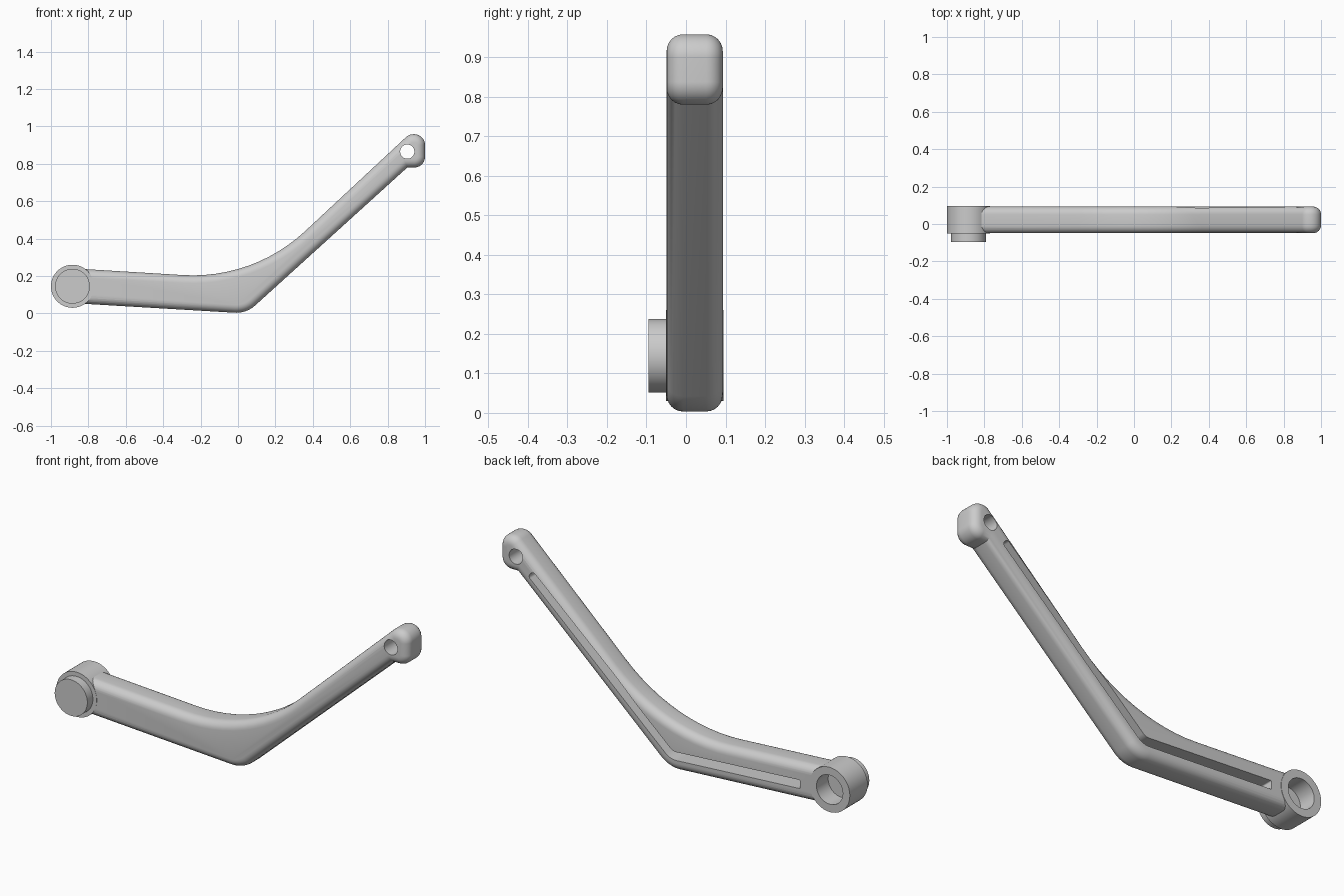
import bpy, bmesh, math
from mathutils import Vector

cube = bpy.data.objects.get("Cube")
if cube:
    bpy.data.objects.remove(cube, do_unlink=True)

GREY = (0.6, 0.6, 0.6, 1)
grey = bpy.data.materials.new("plain grey")
grey.use_nodes = True
grey.diffuse_color = GREY
grey.node_tree.nodes["Principled BSDF"].inputs["Base Color"].default_value = GREY


def fillet(points):
    """Round each (x, z, radius) corner of a closed outline."""
    out = []
    n = len(points)
    for i, (x, z, r) in enumerate(points):
        p = Vector((x, z))
        if r == 0:
            out.append(p)
            continue
        a = (Vector(points[i - 1][:2]) - p).normalized()
        b = (Vector(points[(i + 1) % n][:2]) - p).normalized()
        half = a.angle(b) / 2
        centre = p + (a + b).normalized() * r / math.sin(half)
        start = p + a * r / math.tan(half) - centre
        end = p + b * r / math.tan(half) - centre
        turn = math.atan2(start.x * end.y - start.y * end.x, start.dot(end))
        steps = max(4, int(abs(turn) * 16))
        for k in range(steps + 1):
            c, s = math.cos(turn * k / steps), math.sin(turn * k / steps)
            out.append(centre + Vector((start.x * c - start.y * s, start.x * s + start.y * c)))
    return out


def circle(x, z, r, n=64):
    return [Vector((x + r * math.cos(i * math.tau / n), z + r * math.sin(i * math.tau / n)))
            for i in range(n)]


def inset(outline, d):
    """Move a counter-clockwise outline inward by d."""
    out = []
    for i, p in enumerate(outline):
        a = (p - outline[i - 1]).normalized()
        b = (outline[(i + 1) % len(outline)] - p).normalized()
        m = Vector((-a.y - b.y, a.x + b.x))
        out.append(p + m * d / (1 + a.dot(b)))
    return out


def prism(name, outline, y0, y1, rim=0):
    """Extrude an x-z outline along y, optionally with rounded rims."""
    sections = [(0, y0), (0, y1)]
    if rim:
        angles = [math.pi / 2 * k / 6 for k in range(7)]
        curve = [(rim * (1 - math.sin(a)), rim * (1 - math.cos(a))) for a in angles]
        sections = [(d, y0 + h) for d, h in curve] + [(d, y1 - h) for d, h in reversed(curve)]
    bm = bmesh.new()
    rings = [[bm.verts.new((p.x, y, p.y)) for p in inset(outline, d)] for d, y in sections]
    for low, high in zip(rings, rings[1:]):
        for i in range(len(low)):
            bm.faces.new((low[i - 1], high[i - 1], high[i], low[i]))
    bm.faces.new(rings[0])
    bm.faces.new(reversed(rings[-1]))
    bmesh.ops.recalc_face_normals(bm, faces=bm.faces)
    mesh = bpy.data.meshes.new(name)
    bm.to_mesh(mesh)
    bm.free()
    mesh.materials.append(grey)
    obj = bpy.data.objects.new(name, mesh)
    bpy.context.collection.objects.link(obj)
    return obj


def combine(target, other, operation):
    """Apply a boolean and discard the second object."""
    mod = target.modifiers.new(operation, 'BOOLEAN')
    mod.object, mod.operation, mod.solver = other, operation, 'EXACT'
    bpy.context.view_layer.objects.active = target
    bpy.ops.object.modifier_apply(modifier=mod.name)
    bpy.data.objects.remove(other, do_unlink=True)


HUB = (-0.885, 0.145)

# Bent arm with a squared, rounded tip
arm = prism("bent_arm", fillet([
    (-0.87, 0.054, 0), (0.045, 0.0, 0.15), (0.905, 0.78, 0), (1.0, 0.78, 0.058),
    (1.0, 0.958, 0.058), (0.915, 0.958, 0.06), (0.082, 0.182, 0.88), (-0.87, 0.24, 0),
]), -0.049, 0.093, 0.042)

# Round hub with a blind bore in the back
combine(arm, prism("hub", circle(*HUB, 0.115), -0.05, 0.095), 'UNION')
combine(arm, prism("bore", circle(*HUB, 0.075), 0.0, 0.2), 'DIFFERENCE')

# Through hole near the tip
combine(arm, prism("pin_hole", circle(0.905, 0.865, 0.038, 40), -0.2, 0.2), 'DIFFERENCE')

# Bent slot in the back face
slot = fillet([
    (-0.715, 0.104, 0.006), (0.025, 0.058, 0.09), (0.835, 0.784, 0.016),
    (0.808, 0.815, 0.016), (0.01, 0.102, 0.05), (-0.715, 0.148, 0.006),
])
combine(arm, prism("slot", slot, 0.005, 0.2), 'DIFFERENCE')

# Flat round cap on the front of the hub
cap = prism("hub_cap", circle(*HUB, 0.093), -0.095, -0.045)

for obj in (arm, cap):
    bpy.ops.object.select_all(action='DESELECT')
    obj.select_set(True)
    bpy.context.view_layer.objects.active = obj
    bpy.ops.object.shade_smooth_by_angle(angle=math.radians(30))
